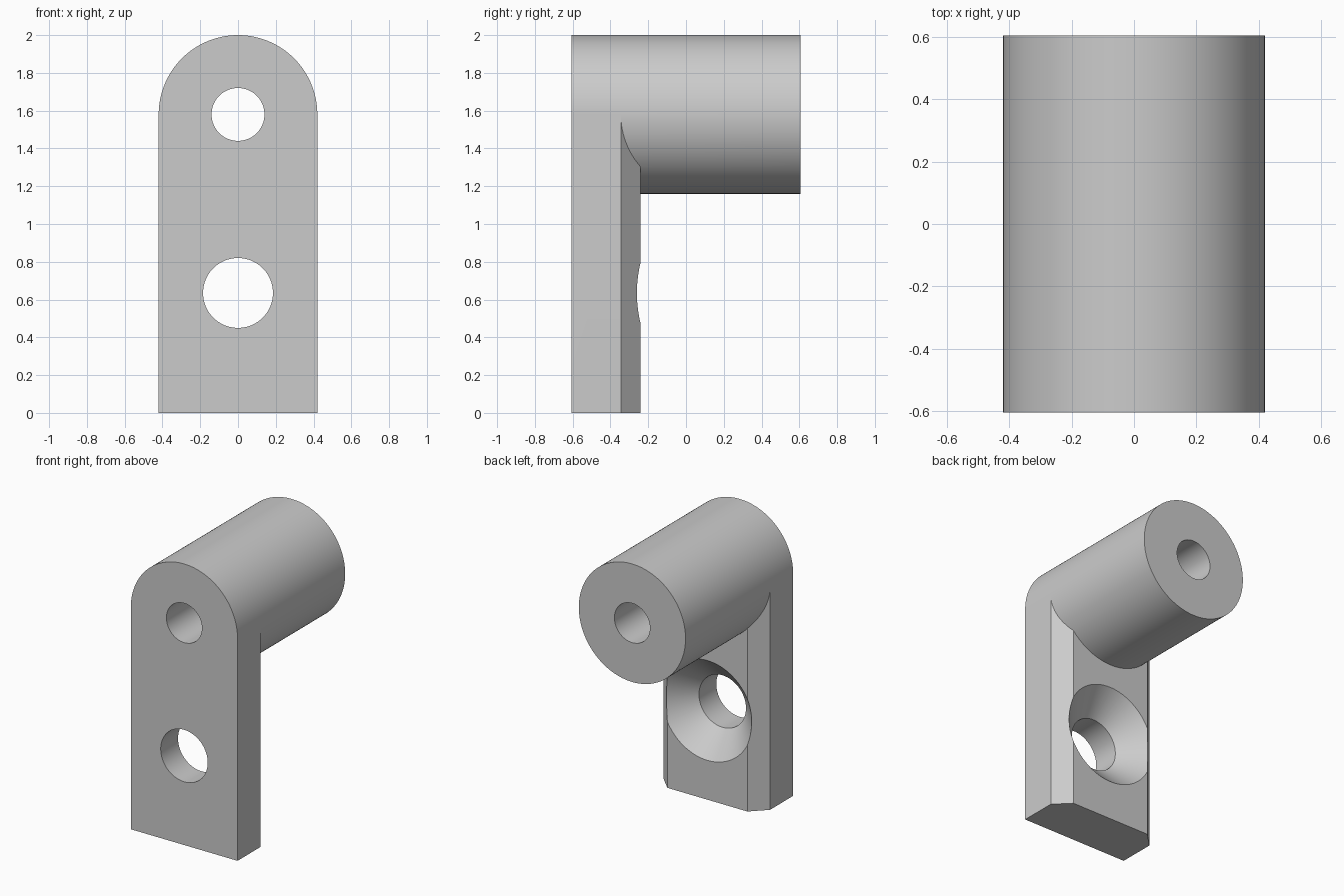
import bpy
import bmesh
import math

cube = bpy.data.objects.get("Cube")
if cube:
    bpy.data.objects.remove(cube, do_unlink=True)

# Main dimensions
FRONT, BACK = -0.605, 0.605
PLATE_BACK, CHAMFER = -0.24, 0.105
RADIUS, AXIS_Z = 0.42, 1.58
SCREW_Z, SCREW_R = 0.635, 0.185
SEGMENTS = 128

grey = bpy.data.materials.new("plain grey")
grey.use_nodes = True
colour = (0.6, 0.6, 0.6, 1)
grey.diffuse_color = colour
grey.node_tree.nodes["Principled BSDF"].inputs["Base Color"].default_value = colour


def make_object(name, bm):
    bmesh.ops.recalc_face_normals(bm, faces=bm.faces)
    mesh = bpy.data.meshes.new(name)
    bm.to_mesh(mesh)
    bm.free()
    mesh.materials.append(grey)
    obj = bpy.data.objects.new(name, mesh)
    bpy.context.collection.objects.link(obj)
    return obj


def turned(name, z, profile):
    """Solid of revolution about a y-directed axis; profile is (radius, y)."""
    bm = bmesh.new()
    rings = []
    for r, y in profile:
        angles = [2 * math.pi * i / SEGMENTS for i in range(SEGMENTS)]
        rings.append([bm.verts.new((r * math.cos(a), y, z + r * math.sin(a)))
                      for a in angles])
    for a, b in zip(rings, rings[1:]):
        for i in range(SEGMENTS):
            j = (i + 1) % SEGMENTS
            bm.faces.new((a[i], a[j], b[j], b[i]))
    bm.faces.new(rings[0])
    bm.faces.new(rings[-1])
    return make_object(name, bm)


def combine(target, other, operation):
    mod = target.modifiers.new(other.name, "BOOLEAN")
    mod.object, mod.operation, mod.solver = other, operation, "EXACT"
    bpy.context.view_layer.objects.active = target
    bpy.ops.object.modifier_apply(modifier=mod.name)
    bpy.data.objects.remove(other, do_unlink=True)


# Mounting plate: chamfered plan outline raised to the barrel axis
bm = bmesh.new()
half = [(RADIUS, FRONT), (RADIUS, PLATE_BACK - CHAMFER),
        (RADIUS - CHAMFER, PLATE_BACK)]
outline = half + [(-x, y) for x, y in reversed(half)]
base = bm.faces.new([bm.verts.new((x, y, 0)) for x, y in outline])
raised = bmesh.ops.extrude_face_region(bm, geom=[base])["geom"]
bmesh.ops.translate(bm, vec=(0, 0, AXIS_Z),
                    verts=[v for v in raised if isinstance(v, bmesh.types.BMVert)])
bracket = make_object("bracket", bm)

# Barrel across the top of the plate
barrel = turned("barrel", AXIS_Z, [(RADIUS, FRONT), (RADIUS, BACK)])
combine(bracket, barrel, "UNION")

# Through bore along the barrel
bore = turned("bore_cutter", AXIS_Z, [(0.14, FRONT - 0.1), (0.14, BACK + 0.1)])
combine(bracket, bore, "DIFFERENCE")

# Screw hole with a right-angled countersink on the back
sink = 0.27
screw = turned("screw_cutter", SCREW_Z,
               [(SCREW_R, FRONT - 0.1), (SCREW_R, -0.41),
                (SCREW_R + sink, -0.41 + sink)])
combine(bracket, screw, "DIFFERENCE")

# Smooth curved walls, crisp edges
bpy.ops.object.select_all(action="DESELECT")
bracket.select_set(True)
bpy.context.view_layer.objects.active = bracket
bpy.ops.object.shade_smooth_by_angle(angle=math.radians(25))
